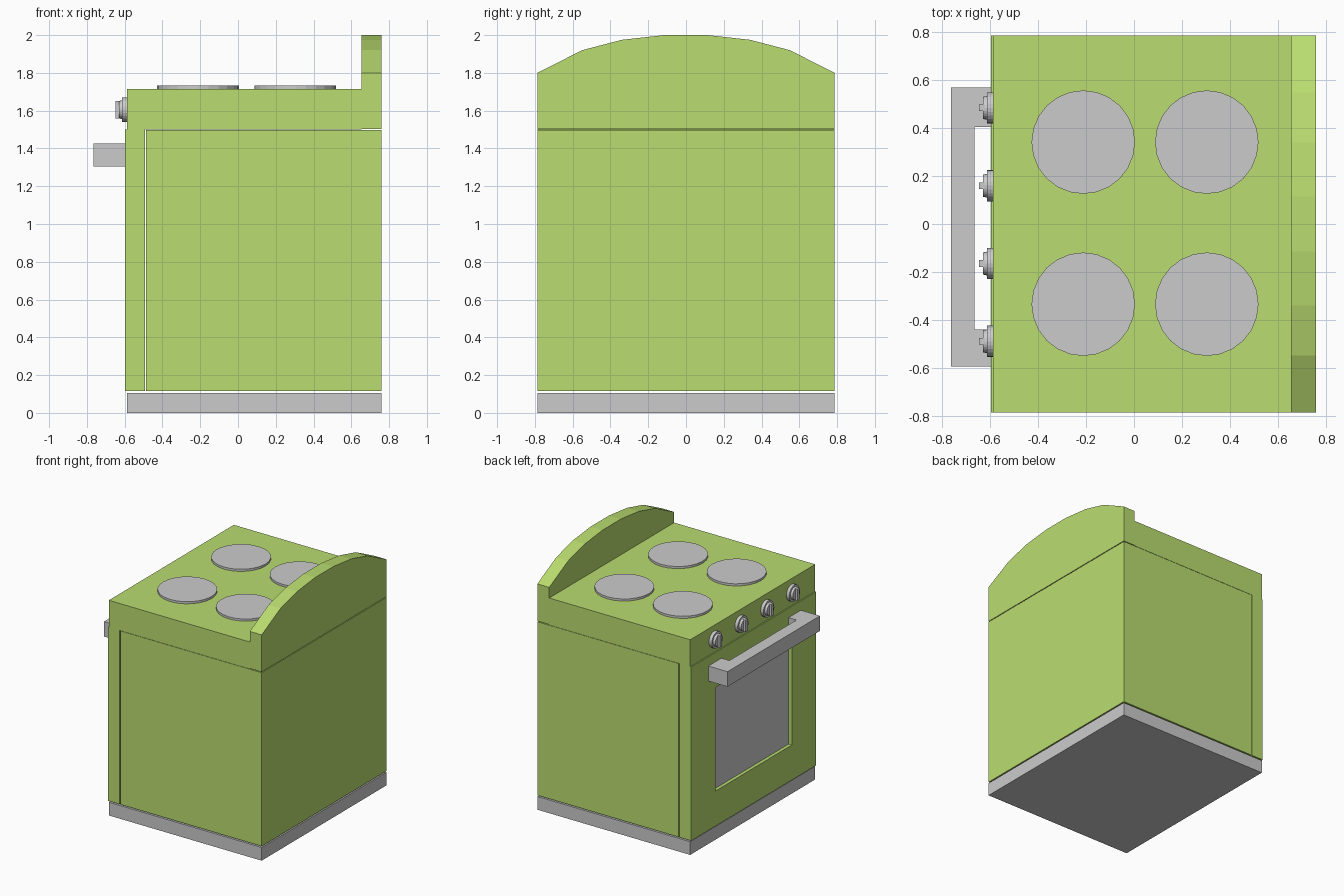
import bpy, bmesh, math
from mathutils import Matrix, Vector

if "Cube" in bpy.data.objects:
    bpy.data.objects.remove(bpy.data.objects["Cube"])

green = bpy.data.materials.new("green_enamel")
green.diffuse_color = (0.49, 0.72, 0.16, 1)
green.use_nodes = True
green.node_tree.nodes["Principled BSDF"].inputs["Base Color"].default_value = green.diffuse_color


def finish(name, bm, mats=()):
    bmesh.ops.recalc_face_normals(bm, faces=bm.faces)
    me = bpy.data.meshes.new(name)
    bm.to_mesh(me)
    bm.free()
    ob = bpy.data.objects.new(name, me)
    bpy.context.collection.objects.link(ob)
    for m in mats:
        me.materials.append(m)
    return ob


def add_box(bm, lo, hi):
    lo, hi = Vector(lo), Vector(hi)
    mat = Matrix.Translation((lo + hi) / 2) @ Matrix.Diagonal((*(hi - lo), 1))
    bmesh.ops.create_cube(bm, size=1, matrix=mat)


def box(name, lo, hi, mats=()):
    bm = bmesh.new()
    add_box(bm, lo, hi)
    return finish(name, bm, mats)


def add_disc(bm, r1, r2, depth, mat, sides=24):
    # Cylinder or cone frustum rising from the origin of mat along its z axis
    bmesh.ops.create_cone(bm, cap_ends=True, segments=sides, radius1=r1, radius2=r2,
                          depth=depth, matrix=mat @ Matrix.Translation((0, 0, depth / 2)))


def prism(name, outline, direction, mats=()):
    bm = bmesh.new()
    face = bm.faces.new([bm.verts.new(p) for p in outline])
    ext = bmesh.ops.extrude_face_region(bm, geom=[face], use_keep_orig=True)
    bmesh.ops.translate(bm, vec=direction,
                        verts=[v for v in ext["geom"] if isinstance(v, bmesh.types.BMVert)])
    return finish(name, bm, mats)


W = 0.787  # half width

# Plinth, oven body and cooktop
box("plinth", (-0.588, -W, 0), (0.76, W, 0.105))
box("oven_body", (-0.487, -W, 0.115), (0.76, W, 1.498), [green])
box("cooktop", (-0.588, -W, 1.5), (0.655, W, 1.715), [green])

# Arched back panel
arch = [(W, 1.8), (0.55, 1.92), (0.34, 1.975), (0.115, 2.0)]
profile = [(W, 1.504)] + arch
profile += [(-y, z) for y, z in reversed(profile)]
prism("back_panel", [(0.655, y, z) for y, z in profile], (0.105, 0, 0), [green])

# Oven door with a recessed dark window
bm = bmesh.new()
add_box(bm, (-0.597, -W, 0.115), (-0.493, W, 1.5))
front = min(bm.faces, key=lambda f: f.calc_center_median().x)
bmesh.ops.inset_individual(bm, faces=[front], thickness=0.2)
for v in front.verts:
    v.co.y = math.copysign(0.48, v.co.y)
    v.co.z = 0.395 if v.co.z < 0.8 else 1.22
ext = bmesh.ops.extrude_discrete_faces(bm, faces=[front])
window = ext["faces"][0]
bmesh.ops.translate(bm, vec=(0.027, 0, 0), verts=window.verts)
bmesh.ops.delete(bm, geom=[window], context="FACES_ONLY")
finish("oven_door", bm, [green])
box("door_window", (-0.57, -0.48, 0.395), (-0.55, 0.48, 1.22))

# Door handle: a U-shaped bar
u = [(-0.597, -0.595), (-0.765, -0.595), (-0.765, 0.57), (-0.597, 0.57),
     (-0.597, 0.405), (-0.667, 0.405), (-0.667, -0.44), (-0.597, -0.44)]
prism("door_handle", [(x, y, 1.305) for x, y in u], (0, 0, 0.12))

# Hot plates
for i, x in enumerate((-0.212, 0.304)):
    for j, y in enumerate((-0.335, 0.342)):
        bm = bmesh.new()
        add_disc(bm, 0.216, 0.216, 0.022, Matrix.Translation((x, y, 1.71)))
        finish(f"hot_plate_{i}_{j}", bm)

# Control knobs: two stacked discs and a vertical grip
for i in range(4):
    y = -0.49 + 0.325 * i
    bm = bmesh.new()
    turn = Matrix.Rotation(-math.pi / 2, 4, "Y")
    add_disc(bm, 0.065, 0.065, 0.025, Matrix.Translation((-0.588, y, 1.605)) @ turn)
    add_disc(bm, 0.05, 0.046, 0.018, Matrix.Translation((-0.613, y, 1.605)) @ turn)
    add_box(bm, (-0.648, y - 0.014, 1.558), (-0.625, y + 0.014, 1.652))
    finish(f"control_knob_{i}", bm)
